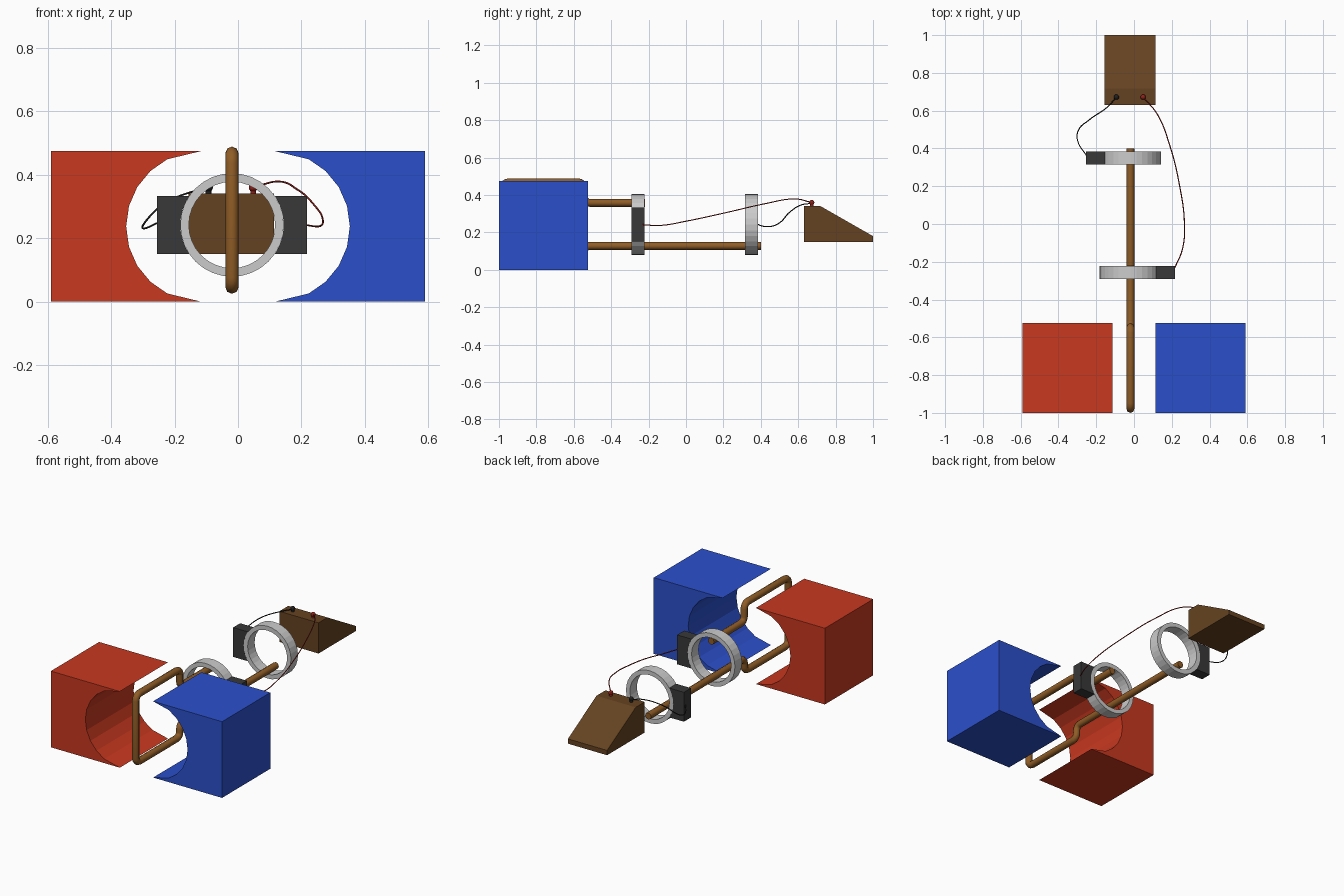
import bpy, bmesh
from math import sin, cos, pi, radians, asin
from mathutils import Vector

if "Cube" in bpy.data.objects:
    bpy.data.objects.remove(bpy.data.objects["Cube"])


def material(name, rgb):
    m = bpy.data.materials.new(name)
    m.diffuse_color = (*rgb, 1)
    m.use_nodes = True
    m.node_tree.nodes["Principled BSDF"].inputs["Base Color"].default_value = m.diffuse_color
    return m


RED = material("red_paint", (0.58, 0.04, 0.014))
BLUE = material("blue_paint", (0.024, 0.08, 0.6))
COPPER = material("copper", (0.28, 0.11, 0.02))
CARBON = material("carbon", (0.04, 0.04, 0.04))
WOOD = material("wood", (0.13, 0.055, 0.015))
WIRE_RED = material("wire_red", (0.3, 0.015, 0.01))
WIRE_BLACK = material("wire_black", (0.015, 0.015, 0.015))


def finish(name, bm, mat):
    bmesh.ops.recalc_face_normals(bm, faces=bm.faces)
    me = bpy.data.meshes.new(name)
    bm.to_mesh(me)
    bm.free()
    ob = bpy.data.objects.new(name, me)
    bpy.context.collection.objects.link(ob)
    if mat:
        me.materials.append(mat)
    return ob


def prism(name, pts, vec, mat):
    """Extrude a closed outline along vec."""
    bm = bmesh.new()
    f = bm.faces.new([bm.verts.new(p) for p in pts])
    r = bmesh.ops.extrude_face_region(bm, geom=[f])
    vs = [v for v in r["geom"] if isinstance(v, bmesh.types.BMVert)]
    bmesh.ops.translate(bm, verts=vs, vec=vec)
    return finish(name, bm, mat)


def tube(name, pts, radius, mat, kind="POLY", res=2):
    cu = bpy.data.curves.new(name, "CURVE")
    cu.dimensions = "3D"
    cu.bevel_depth, cu.bevel_resolution, cu.use_fill_caps = radius, res, True
    sp = cu.splines.new(kind)
    if kind == "POLY":
        sp.points.add(len(pts) - 1)
        for p, c in zip(sp.points, pts):
            p.co = (*c, 1)
    else:
        sp.bezier_points.add(len(pts) - 1)
        for p, c in zip(sp.bezier_points, pts):
            p.co = c
            p.handle_left_type = p.handle_right_type = "AUTO"
    cu.materials.append(mat)
    ob = bpy.data.objects.new(name, cu)
    bpy.context.collection.objects.link(ob)
    bpy.ops.object.select_all(action="DESELECT")
    bpy.context.view_layer.objects.active = ob
    ob.select_set(True)
    bpy.ops.object.convert(target="MESH")
    return bpy.context.object


def fillet(pts, r, n=4):
    """Round the inner corners of a polyline."""
    pts = [Vector(p) for p in pts]
    out = [pts[0]]
    for a, b, c in zip(pts, pts[1:], pts[2:]):
        s, e = b + (a - b).normalized() * r, b + (c - b).normalized() * r
        ctr = s + e - b
        for i in range(n + 1):
            t = i / n * pi / 2
            out.append(ctr + (s - ctr) * cos(t) + (e - ctr) * sin(t))
    return out + [pts[-1]]


# Pole magnets with a half-round hollow facing the coil
R = 0.2375
angles = [0] + [27 + 126 * i / 8 for i in range(9)] + [180]
for name, s, mat in (("red_magnet", -1, RED), ("blue_magnet", 1, BLUE)):
    pts = [(s * (0.115 + R * sin(radians(a))), -1, R + R * cos(radians(a))) for a in angles]
    pts += [(s * 0.59, -1, 0), (s * 0.59, -1, 2 * R)]
    prism(name, pts, (0, 0.475, 0), mat)

# Copper coil loop with two shafts
CX, CZ = -0.019, 0.242
coil = [(-0.22, 0.358), (-0.546, 0.358), (-0.546, 0.468), (-0.979, 0.468),
        (-0.979, 0.046), (-0.546, 0.046), (-0.546, 0.128), (0.40, 0.128)]
tube("coil", fillet([(CX, y, z) for y, z in coil], 0.032), 0.021, COPPER)

# Slip rings, each with a brush hollowed to fit
RO, RI, SIDES, W = 0.163, 0.136, 32, 0.069
for tag, y, s in (("front", -0.291, 1), ("rear", 0.316, -1)):
    bm = bmesh.new()
    loops = [[bm.verts.new((CX + r * cos(2 * pi * i / SIDES), yy, CZ + r * sin(2 * pi * i / SIDES)))
              for i in range(SIDES)]
             for r, yy in ((RO, y), (RO, y + W), (RI, y + W), (RI, y))]
    for k in range(4):
        a, b = loops[k], loops[(k + 1) % 4]
        for i in range(SIDES):
            j = (i + 1) % SIDES
            bm.faces.new((a[i], a[j], b[j], b[i]))
    finish(tag + "_slip_ring", bm, None)
    half = asin(0.0915 / RO)
    pts = [(CX + s * RO * cos(t), y, CZ + RO * sin(t))
           for t in [half * (i / 4 - 1) for i in range(9)]]
    end = CX + s * 0.236
    pts += [(end, y, CZ + 0.0915), (end, y, CZ - 0.0915)]
    prism(tag + "_brush", pts, (0, W, 0), CARBON)

# Wedge-shaped meter box
prof = [(0.63, 0.15), (0.63, 0.341), (0.718, 0.341), (1.0, 0.18), (1.0, 0.15)]
prism("meter_box", [(-0.156, y, z) for y, z in prof], (0.27, 0, 0), WOOD)

# Terminals: short post with a round knob
for name, x, mat in (("black_terminal", -0.093, WIRE_BLACK), ("red_terminal", 0.048, WIRE_RED)):
    bm = bmesh.new()
    post = bmesh.ops.create_cone(bm, segments=12, radius1=0.009, radius2=0.009, depth=0.03, cap_ends=True)
    bmesh.ops.translate(bm, verts=post["verts"], vec=(x, 0.672, 0.348))
    knob = bmesh.ops.create_uvsphere(bm, u_segments=12, v_segments=8, radius=0.014)
    bmesh.ops.translate(bm, verts=knob["verts"], vec=(x, 0.672, 0.36))
    finish(name, bm, mat)

# Connecting wires
tube("black_wire", [(-0.093, 0.672, 0.355), (-0.14, 0.62, 0.348), (-0.235, 0.553, 0.307),
                    (-0.297, 0.49, 0.245), (-0.298, 0.44, 0.231), (-0.25, 0.36, 0.25)],
     0.003, WIRE_BLACK, "BEZIER", 1)
tube("red_wire", [(0.048, 0.672, 0.36), (0.124, 0.58, 0.379), (0.188, 0.42, 0.353),
                  (0.24, 0.21, 0.305), (0.267, 0.0, 0.26), (0.257, -0.13, 0.238),
                  (0.21, -0.245, 0.242)], 0.003, WIRE_RED, "BEZIER", 1)
